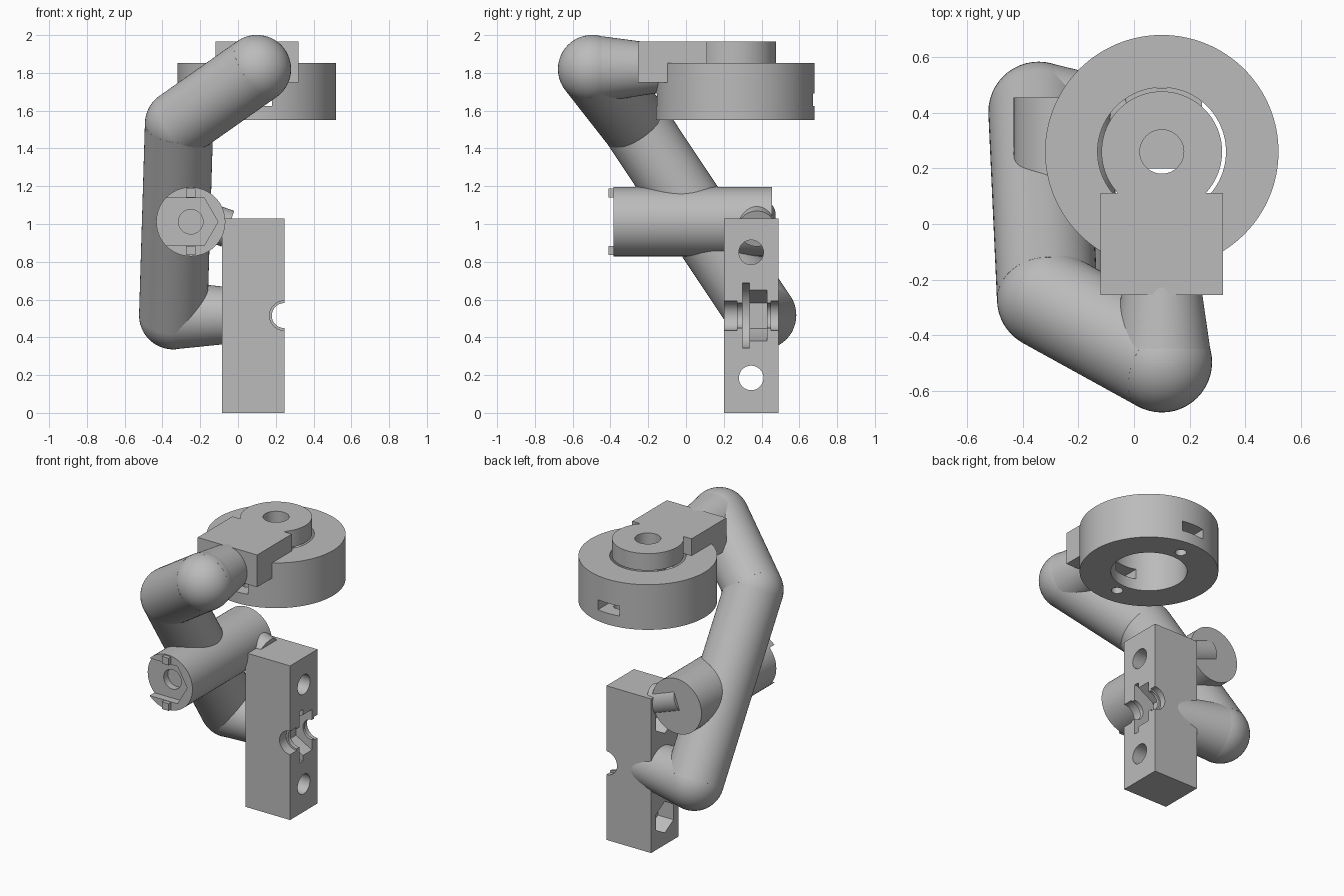
import bpy
import bmesh
import math
from mathutils import Vector, Matrix

old = bpy.data.objects.get("Cube")
if old:
    bpy.data.objects.remove(old, do_unlink=True)

grey = bpy.data.materials.new("plain_grey")
grey.use_nodes = True
grey.diffuse_color = (0.5, 0.5, 0.5, 1)
grey.node_tree.nodes["Principled BSDF"].inputs["Base Color"].default_value = (0.5, 0.5, 0.5, 1)


def finish(name, bm):
    mesh = bpy.data.meshes.new(name)
    bm.to_mesh(mesh)
    bm.free()
    mesh.materials.append(grey)
    ob = bpy.data.objects.new(name, mesh)
    bpy.context.collection.objects.link(ob)
    return ob


def rod(name, a, b, r1, r2=None, sides=64, turn=0.0):
    """Cylinder or frustum running from point a to point b."""
    a, b = Vector(a), Vector(b)
    d = b - a
    mat = Matrix.Translation((a + b) / 2) @ d.to_track_quat('Z', 'Y').to_matrix().to_4x4()
    bm = bmesh.new()
    bmesh.ops.create_cone(bm, cap_ends=True, segments=sides, radius1=r1,
                          radius2=r1 if r2 is None else r2, depth=d.length,
                          matrix=mat @ Matrix.Rotation(turn, 4, 'Z'))
    return finish(name, bm)


def box(name, lo, hi):
    lo, hi = Vector(lo), Vector(hi)
    bm = bmesh.new()
    bmesh.ops.create_cube(bm, size=1, matrix=Matrix.Translation((lo + hi) / 2)
                          @ Matrix.Diagonal((*(hi - lo), 1)))
    return finish(name, bm)


def ball(name, centre, r):
    bm = bmesh.new()
    bmesh.ops.create_uvsphere(bm, u_segments=48, v_segments=24, radius=r,
                              matrix=Matrix.Translation(centre))
    return finish(name, bm)


def boolean(ob, others, op='DIFFERENCE'):
    """Apply each boolean in turn and remove the helper shape."""
    bpy.context.view_layer.objects.active = ob
    for other in others:
        other.hide_render = True
        mod = ob.modifiers.new("cut", 'BOOLEAN')
        mod.operation, mod.object, mod.solver = op, other, 'EXACT'
        bpy.ops.object.modifier_apply(modifier=mod.name)
        bpy.data.objects.remove(other, do_unlink=True)
    return ob


parts = []

# Clamp block: two cross bores with nut pockets, and a stepped notch in its edge
block = box("clamp_block", (-.085, .2, 0), (.245, .49, 1.03))
cuts = []
for z in (.185, .85):
    cuts.append(rod("bore", (-.2, .345, z), (.4, .345, z), .065))
    cuts.append(rod("nut_pocket", (-.2, .345, z), (.03, .345, z), .105, sides=6))
notch = ((.1, .27, .078, 64), (.26, .6, .066, 64), (.298, .335, .172, 64),
         (.33, .43, .135, 6), (.45, .6, .078, 64))
for y0, y1, r, sides in notch:
    cuts.append(rod("notch", (.245, y0, .515), (.245, y1, .515), r, sides=sides))
parts.append(boolean(block, cuts))

# Bent arm: straight tubes, round joints and tapered ends
low, mid, top = (-.343, .403, .517), (-.312, -.27, 1.53), (.1, -.497, 1.82)
R = .181
parts += [ball("lower_joint", low, R), ball("middle_joint", mid, R), ball("upper_joint", top, R),
          rod("main_tube", low, mid, R), rod("upper_tube", mid, top, R),
          rod("block_taper", low, (.06, .35, .515), R, .138),
          rod("head_taper", top, (.1, -.09, 1.825), R, .122)]

# Cross barrel with a shallow channel in its front end and two small tabs
bx, bz = -.25, 1.012
barrel = rod("cross_barrel", (bx, -.385, bz), (bx, .455, bz), .183)
seat = rod("seat", (bx, -.5, bz), (bx, -.335, bz), .144, sides=6, turn=math.pi / 6)
side = box("side", (bx - .3, -.5, bz - .125), (bx, -.335, bz + .125))
hole = rod("hole", (bx, -.5, bz), (bx, -.29, bz), .065)
parts.append(boolean(barrel, [seat, side, hole]))
for name, s in (("upper_tab", 1), ("lower_tab", -1)):
    c = bz + s * .152
    parts.append(box(name, (bx - .025, -.41, c - .024), (bx + .025, -.36, c + .024)))
parts.append(rod("cross_pin", (bx, .375, 1.046), (-.054, .375, .975), .1))

# Holder ring with a through slot and two screw holes underneath
cx, cy = .1, .26
ring = rod("holder_ring", (cx, cy, 1.55), (cx, cy, 1.852), .42, sides=128)
cuts = [rod("centre_hole", (cx, cy, 1.4), (cx, cy, 2), .231, sides=96),
        box("slot", (cx - .08, cy - .6, 1.625), (cx + .08, cy + .6, 1.692))]
cuts += [rod("screw_hole", (cx, cy + s * .3, 1.5), (cx, cy + s * .3, 1.68), .035, sides=32)
         for s in (-1, 1)]
parts.append(boolean(ring, cuts))

# Cap plate: round lid with a centre hole, joined to a square mount
cap = box("cap_mount", (cx - .22, -.255, 1.852), (cx + .22, .112, 1.965))
lid = rod("lid", (cx, cy, 1.852), (cx, cy, 1.965), .217, sides=96)
boolean(cap, [lid], 'UNION')
parts.append(boolean(cap, [rod("lid_hole", (cx, cy, 1.7), (cx, cy, 2.1), .079)]))
parts.append(box("mount_lip", (cx - .22, -.255, 1.75), (cx + .22, -.06, 1.852)))

# Smooth round faces, keep crisp edges
bpy.ops.object.select_all(action='DESELECT')
for ob in parts:
    ob.select_set(True)
bpy.context.view_layer.objects.active = parts[0]
bpy.ops.object.shade_smooth_by_angle(angle=math.radians(30))
